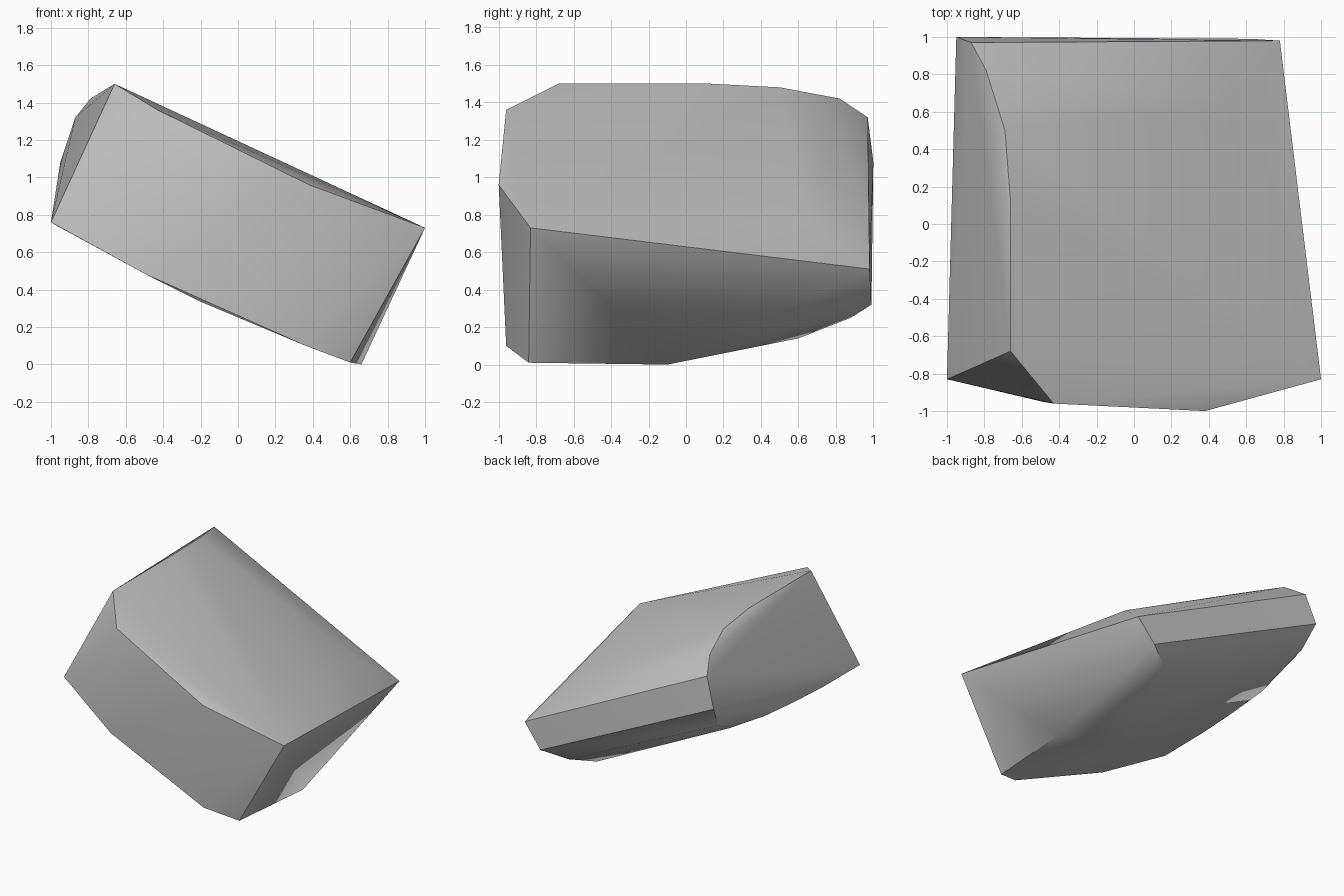
import bpy
import bmesh
import math

cube = bpy.data.objects.get("Cube")
if cube:
    bpy.data.objects.remove(cube, do_unlink=True)


def flat_material(name, color):
    mat = bpy.data.materials.new(name)
    mat.use_nodes = True
    mat.diffuse_color = color
    shader = next(n for n in mat.node_tree.nodes if n.type == "BSDF_PRINCIPLED")
    shader.inputs["Base Color"].default_value = color
    shader.inputs["Roughness"].default_value = 0.9
    return mat


def hull_object(name, contours, material):
    """Wrap a tight convex skin around the given contour points."""
    bm = bmesh.new()
    for contour in contours:
        for point in contour:
            bm.verts.new(point)
    result = bmesh.ops.convex_hull(bm, input=bm.verts[:])
    unused = {v for v in result["geom_interior"] + result["geom_unused"]
              if isinstance(v, bmesh.types.BMVert)}
    bmesh.ops.delete(bm, geom=list(unused), context="VERTS")
    bmesh.ops.recalc_face_normals(bm, faces=bm.faces[:])
    mesh = bpy.data.meshes.new(name)
    bm.to_mesh(mesh)
    bm.free()
    mesh.materials.append(material)
    obj = bpy.data.objects.new(name, mesh)
    bpy.context.collection.objects.link(obj)
    return obj


# Front face outline of the boulder
front_outline = [
    (-1, -.83, .76), (-.43, -.96, 1.36), (.38, -1, .96), (1, -.83, .73),
    (.6, -.84, .01), (.36, -.96, .1), (-.49, -.95, .48),
]
# Raised ridge that curves down to the back corner
top_ridge = [
    (-.66, -.68, 1.5), (-.66, .12, 1.5), (-.69, .5, 1.48),
    (-.79, .82, 1.42), (-.87, .97, 1.32), (-.95, 1, 1.08),
]
# Swelling of the sloped top near the low back corner
top_swell = [(.63, .65, .765)]
# Lower rim along the side opposite the low corner
side_rim = [
    (-.91, .88, .89), (-.87, .67, .78), (-.96, .35, .78),
    (-.975, -.02, .76), (-.985, -.37, .75),
]
# Low corner and rounded back of the underside
low_corner = [
    (.78, .98, .51), (.63, .99, .32), (.45, .88, .25),
    (.39, .6, .14), (.66, -.1, 0),
]
# Gentle belly of the underside
belly = [(-.2, -.45, .335), (-.1, 0, .31)]

stone = flat_material("stone grey", (.55, .55, .55, 1))
rock = hull_object("rock", [front_outline, top_ridge, top_swell, side_rim,
                            low_corner, belly], stone)

# Soft facets with crisp main edges
bpy.ops.object.select_all(action="DESELECT")
rock.select_set(True)
bpy.context.view_layer.objects.active = rock
bpy.ops.object.shade_smooth_by_angle(angle=math.radians(40))
